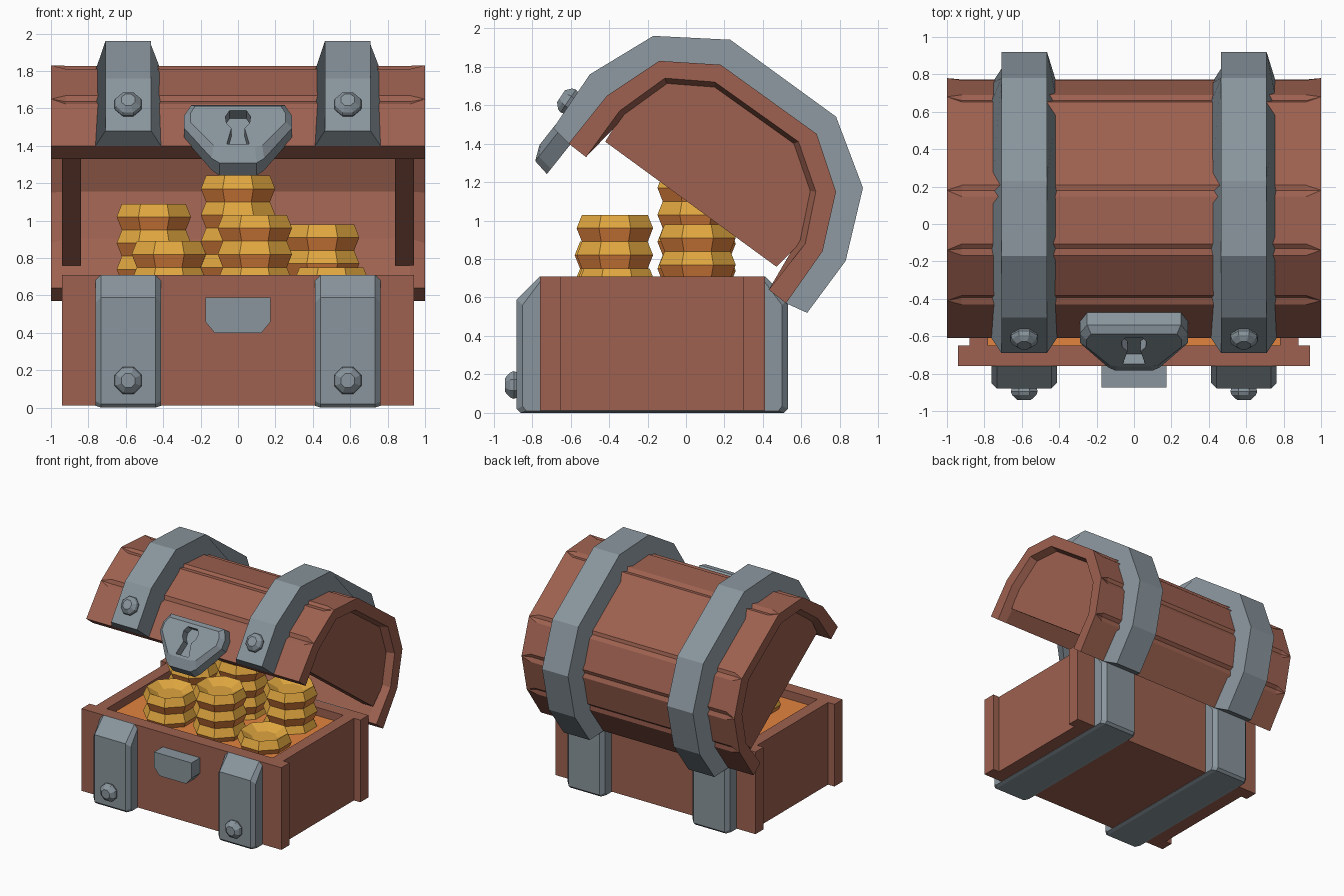
import bpy, bmesh, math
from mathutils import Vector, Matrix

cube = bpy.data.objects.get("Cube")
if cube:
    bpy.data.objects.remove(cube, do_unlink=True)


def material(name, rgb):
    m = bpy.data.materials.new(name)
    m.use_nodes = True
    m.diffuse_color = (*rgb, 1)
    m.node_tree.nodes["Principled BSDF"].inputs["Base Color"].default_value = (*rgb, 1)
    return m


WOOD = material("brown wood", (0.34, 0.12, 0.08))
STEEL = material("grey steel", (0.25, 0.30, 0.335))
GOLD = material("gold", (0.74, 0.38, 0.05))
AMBER = material("amber", (0.77, 0.23, 0.05))


def loft(name, rings, *mats):
    """Skin a list of closed rings of 3D points and cap both ends."""
    bm = bmesh.new()
    loops = [[bm.verts.new(p) for p in ring] for ring in rings]
    n = len(loops[0])
    for a, b in zip(loops, loops[1:]):
        for i in range(n):
            j = (i + 1) % n
            bm.faces.new((a[i], a[j], b[j], b[i]))
    bm.faces.new(loops[0][::-1])
    bm.faces.new(loops[-1])
    bmesh.ops.remove_doubles(bm, verts=bm.verts, dist=0.0001)
    bmesh.ops.recalc_face_normals(bm, faces=bm.faces)
    mesh = bpy.data.meshes.new(name)
    bm.to_mesh(mesh)
    bm.free()
    for m in mats:
        mesh.materials.append(m)
    obj = bpy.data.objects.new(name, mesh)
    bpy.context.collection.objects.link(obj)
    return obj


def across(x, profile):
    return [(x, p[0], p[1]) for p in profile]


def box(name, x0, x1, y0, y1, z0, z1, mat):
    rect = [(y0, z0), (y1, z0), (y1, z1), (y0, z1)]
    return loft(name, [across(x0, rect), across(x1, rect)], mat)


def octagon(r, z):
    return [(r * math.cos((i + 0.5) * math.pi / 4), r * math.sin((i + 0.5) * math.pi / 4), z)
            for i in range(8)]


def bolt(name, pos, normal):
    obj = loft(name, [octagon(r, h) for r, h in
                      ((0.065, -0.02), (0.078, 0.015), (0.07, 0.035), (0.04, 0.06))], STEEL)
    obj.matrix_world = Matrix.Translation(pos) @ Vector(normal).to_track_quat('Z', 'Y').to_matrix().to_4x4()


# Chest base: planks, floor and treasure bed
box("front_plank", -0.94, 0.94, -0.76, -0.65, 0.012, 0.71, WOOD)
box("back_plank", -0.94, 0.94, 0.30, 0.41, 0.012, 0.71, WOOD)
for s, side in ((-1, "right"), (1, "left")):
    box(side + "_plank", s * 0.78, s * 0.88, -0.66, 0.31, 0.012, 0.71, WOOD)
box("floor", -0.80, 0.80, -0.66, 0.31, 0.012, 0.10, WOOD)
box("treasure_bed", -0.79, 0.79, -0.655, 0.305, 0.09, 0.64, AMBER)

# Lid profiles, front to back
outer = [Vector(p) for p in ((-0.61, 1.40), (-0.41, 1.65), (-0.14, 1.83), (0.18, 1.81),
                             (0.68, 1.45), (0.78, 1.15), (0.71, 0.84), (0.52, 0.57))]
inner = [Vector(p) for p in ((-0.52, 1.33), (-0.345, 1.57), (-0.11, 1.74), (0.15, 1.72),
                             (0.585, 1.41), (0.675, 1.15), (0.62, 0.88), (0.43, 0.64))]
centre = Vector((0.12, 1.22))
deep = [inner[0]] + [centre + (p - centre) * 0.93 for p in inner[1:-1]] + [inner[-1]]


def grooved(spread, depth):
    """Outer profile with a notch at each joint between planks."""
    pts = [outer[0]]
    for a, p, b in zip(outer, outer[1:], outer[2:]):
        pts += [p + (a - p).normalized() * spread,
                p + (centre - p).normalized() * depth,
                p + (b - p).normalized() * spread]
    return pts + [outer[-1]]


end = grooved(0, 0) + inner[::-1]
middle = grooved(0.034, 0.022) + deep[::-1]
loft("lid_shell", [across(-1, end), across(-0.92, middle), across(0.92, middle), across(1, end)], WOOD)

# Lid end panels, recessed inside the rim
panel = [Vector((-0.42, 1.41))] + [p.lerp(q, 0.5) for p, q in zip(inner[1:-1], deep[1:-1])] + [Vector((0.47, 0.76))]
for s, side in ((-1, "right"), (1, "left")):
    loft(side + "_lid_panel", [across(s * 0.84, panel), across(s * 0.94, panel)], WOOD)

# Steel bands over the lid, straps around the base, and their bolts
band = [Vector(p) for p in ((-0.69, 1.48), (-0.50, 1.76), (-0.17, 1.96), (0.23, 1.94),
                            (0.78, 1.54), (0.92, 1.17), (0.83, 0.79), (0.63, 0.52))]
sunk = [p.lerp(q, 0.3) for p, q in zip(outer, inner)]
sunk[0], sunk[-1] = outer[0], outer[-1]


def strap_profile(c):
    f, b = -0.88 + c, 0.53 - c
    return [(-0.75, 0.71 - c), (-0.76, 0.71 - c), (f, 0.59 - c), (f, 0.02 + c / 2), (f + 0.02, c / 3),
            (b - 0.02, c / 3), (b, 0.02 + c / 2), (b, 0.59 - c), (0.41, 0.71 - c), (0.40, 0.71 - c),
            (0.40, 0.03), (-0.75, 0.03)]


for s, side in ((-1, "right"), (1, "left")):
    x = s * 0.587
    wide, narrow = 0.175, 0.122
    rings = []
    for edge in (-1, 1):
        rim = [(x + edge * wide, p.x, p.y) for p in sunk]
        top = [(x + edge * narrow, p.x, p.y) for p in band]
        rings.append(top + rim[::-1])
    band_obj = loft(side + "_lid_band", rings, STEEL)
    plain, cut = strap_profile(0), strap_profile(0.03)
    loft(side + "_base_strap", [across(x - wide, cut), across(x - 0.145, plain),
                                across(x + 0.145, plain), across(x + wide, cut)], STEEL)
    bolt(side + "_base_bolt", (x, -0.88, 0.145), (0, -1, 0))
    bolt(side + "_lid_bolt", (x, -0.60, 1.613), (0, -0.83, 0.56))

# Catch on the front of the base
catch = [(-0.175, 0.59), (0.175, 0.59), (0.175, 0.46), (0.125, 0.40), (-0.125, 0.40), (-0.175, 0.46)]
loft("front_catch", [[(x, y, z) for x, z in catch] for y in (-0.75, -0.875)], STEEL)


# Lock plate, laid out on the plane of the lid's front plank
def on_lid(x, u, n):
    return (x, -0.61 + 0.62 * u - 0.78 * n, 1.40 + 0.78 * u + 0.62 * n)


def lock_ring(half, n):
    pts = half + [(-x, u) for x, u in half[::-1]]
    return [on_lid(x, u, n) for x, u in pts]


outline = [(0.25, 0.22), (0.29, 0.14), (0.29, 0.06), (0.14, -0.16), (0.10, -0.195)]
rim = [(0.25, 0.215), (0.29, 0.14), (0.29, 0.06), (0.14, -0.15), (0.10, -0.18)]
face = [(0.23, 0.18), (0.255, 0.13), (0.255, 0.07), (0.13, -0.09), (0.09, -0.10)]
lock = loft("lock_plate", [lock_ring(outline, -0.01), lock_ring(rim, 0.08), lock_ring(face, 0.115)], STEEL)

# Keyhole cut into the lock
keyhole = [(0.045, 0.15), (0.068, 0.11), (0.062, 0.065), (0.035, 0.03), (0.06, -0.08)]
cutter = loft("keyhole_cutter", [lock_ring(keyhole, 0.045), lock_ring(keyhole, 0.2)], STEEL)
cutter.hide_render = True
mod = lock.modifiers.new("keyhole", 'BOOLEAN')
mod.operation = 'DIFFERENCE'
mod.solver = 'EXACT'
mod.object = cutter
bpy.context.view_layer.objects.active = lock
bpy.ops.object.modifier_apply(modifier=mod.name)
bpy.data.objects.remove(cutter, do_unlink=True)


# Coin stacks: double-cone coins with a dished top, amber undersides
def coin_stack(name, x, y, top):
    rings = [octagon(0.10, top - 0.045), octagon(0.185, top)]
    z = top
    while z > 0.64:
        rings += [octagon(0.215, z - 0.07), octagon(0.185, z - 0.14)]
        z -= 0.14
    obj = loft(name, rings, GOLD, AMBER)
    for f in obj.data.polygons:
        f.material_index = 1 if f.normal.z < -0.1 else 0
    obj.location = (x, y, 0)


for i, spot in enumerate([(-0.45, 0.06, 1.09), (0, 0.05, 1.24), (0.45, 0.06, 0.98),
                          (-0.37, -0.38, 0.89), (0.09, -0.37, 1.03), (0.50, -0.36, 0.75)]):
    coin_stack("coin_stack_%d" % (i + 1), *spot)
